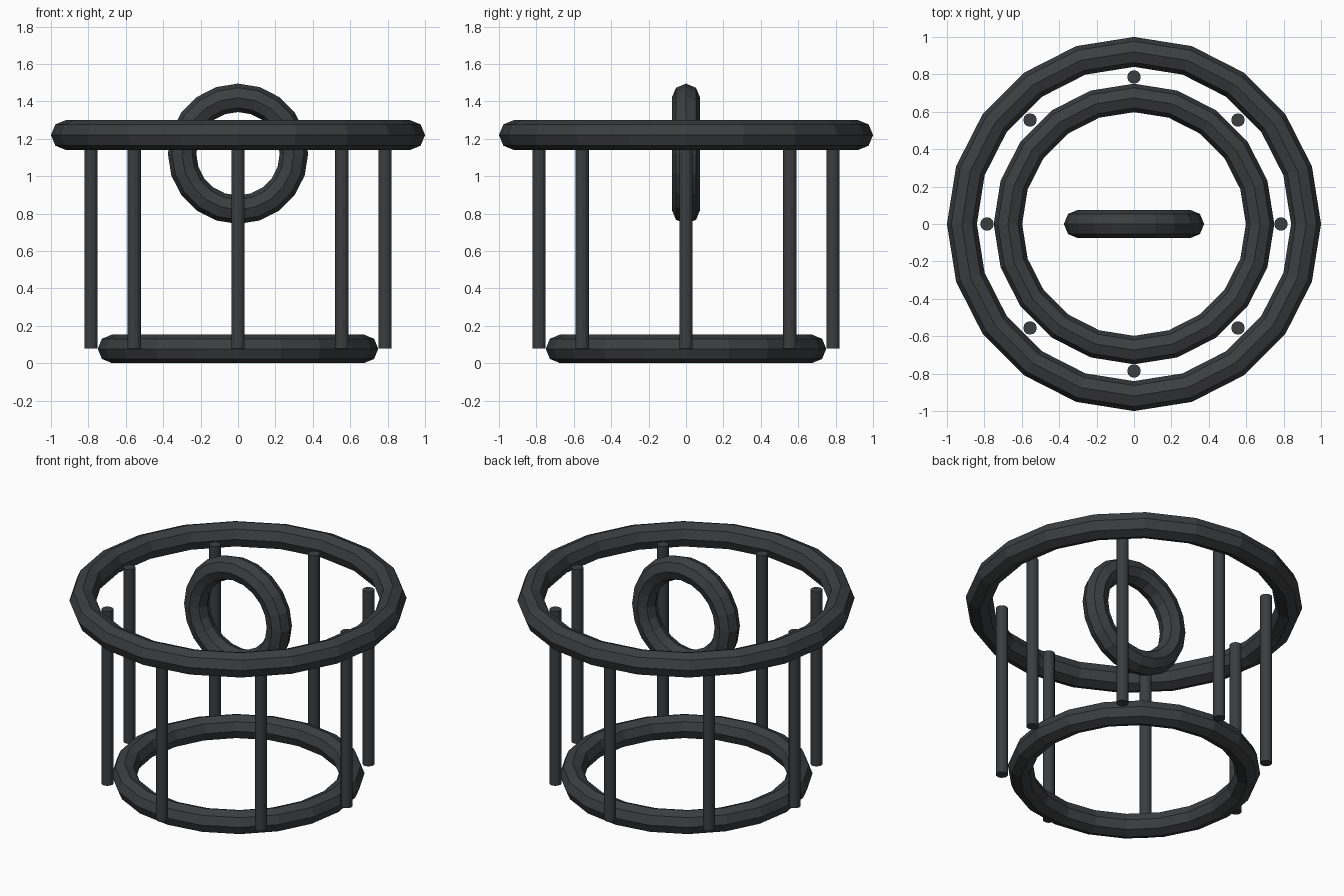
import bpy
from math import cos, sin, pi

if "Cube" in bpy.data.objects:
    bpy.data.objects.remove(bpy.data.objects["Cube"])

dark = bpy.data.materials.new("dark_metal")
dark.diffuse_color = (0.045, 0.047, 0.05, 1)
dark.use_nodes = True
dark.node_tree.nodes["Principled BSDF"].inputs["Base Color"].default_value = dark.diffuse_color


def finish(name):
    obj = bpy.context.object
    obj.name = name
    obj.data.materials.append(dark)


def ring(name, z, outer, tube, tilt=0):
    bpy.ops.mesh.primitive_torus_add(
        major_segments=20, minor_segments=8, major_radius=outer - tube,
        minor_radius=tube, location=(0, 0, z), rotation=(tilt, 0, 0))
    finish(name)


# Horizontal rings and the upright ring in the middle
ring("base_ring", 0.077, 0.75, 0.076)
ring("top_ring", 1.22, 1.0, 0.08)
ring("upright_ring", 1.12, 0.375, 0.076, pi / 2)

# Eight vertical rods between the rings
for i in range(8):
    a = i * pi / 4
    bpy.ops.mesh.primitive_cylinder_add(
        vertices=12, radius=0.036, depth=1.14,
        location=(0.786 * cos(a), 0.786 * sin(a), 0.65))
    finish(f"rod_{i + 1}")
